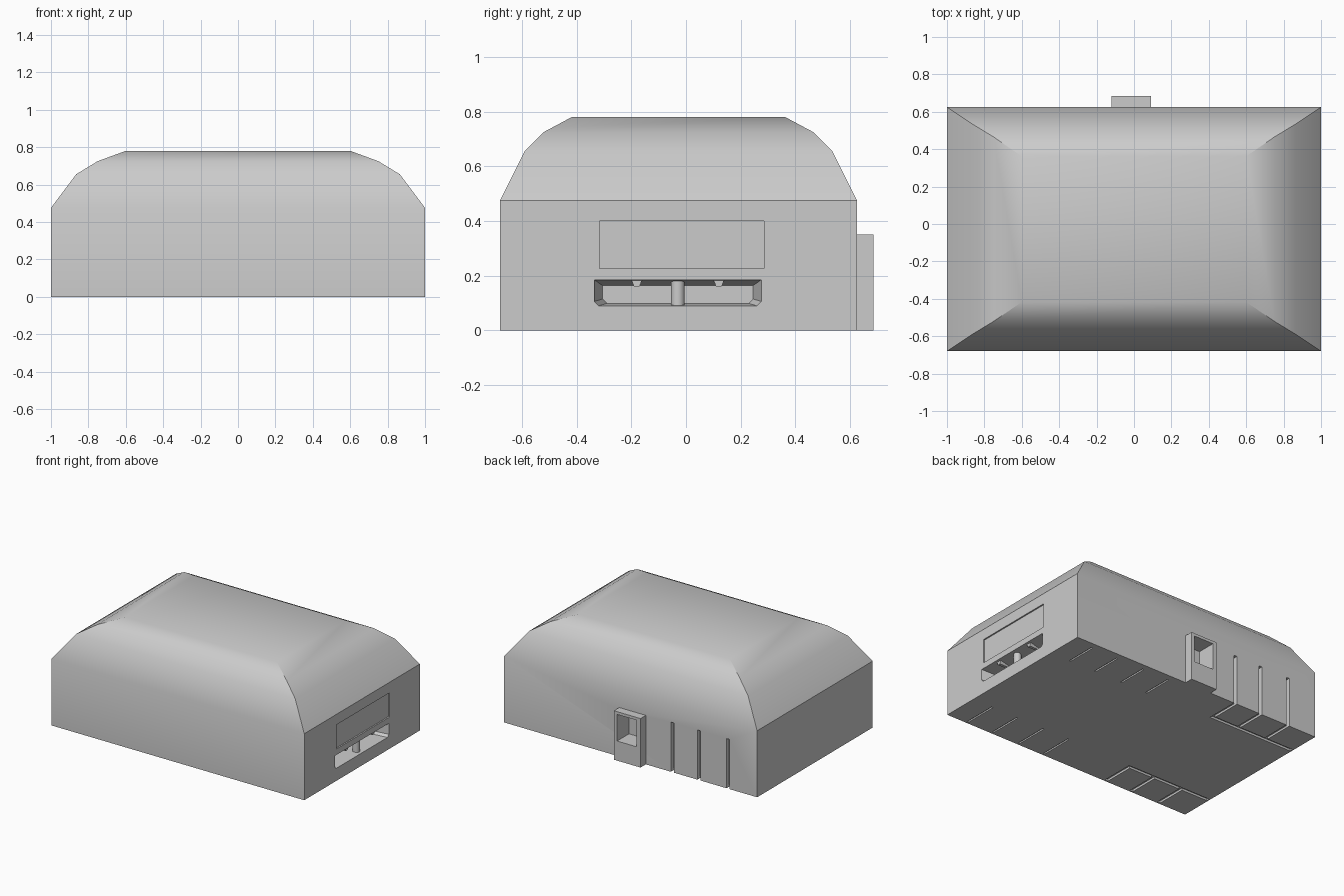
import bpy, bmesh
from mathutils import Matrix

if "Cube" in bpy.data.objects:
    bpy.data.objects.remove(bpy.data.objects["Cube"])


def finish(bm, name):
    bmesh.ops.recalc_face_normals(bm, faces=bm.faces)
    me = bpy.data.meshes.new(name)
    bm.to_mesh(me)
    bm.free()
    ob = bpy.data.objects.new(name, me)
    bpy.context.collection.objects.link(ob)
    return ob


def loft(name, rings):
    # skin matching closed rings of points and cap both ends
    bm = bmesh.new()
    vs = [[bm.verts.new(p) for p in r] for r in rings]
    n = len(vs[0])
    for a, b in zip(vs, vs[1:]):
        for i in range(n):
            j = (i + 1) % n
            bm.faces.new((a[i], a[j], b[j], b[i]))
    bm.faces.new(vs[0])
    bm.faces.new(vs[-1])
    return finish(bm, name)


def box(name, x0, x1, y0, y1, z0, z1):
    return loft(name, [[(x0, y0, z), (x1, y0, z), (x1, y1, z), (x0, y1, z)] for z in (z0, z1)])


def cut(target, cutter, keep=False):
    cutter.hide_render = True
    m = target.modifiers.new("cut", 'BOOLEAN')
    m.operation, m.solver, m.object = 'DIFFERENCE', 'EXACT', cutter
    bpy.context.view_layer.objects.active = target
    bpy.ops.object.modifier_apply(modifier=m.name)
    if not keep:
        bpy.data.objects.remove(cutter)


# main body: straight walls and faceted hipped roof (x inset, y inset, z)
F, B = -0.68, 0.625
profile = [(0, 0, 0), (0, 0, 0.475), (0.135, 0.09, 0.655), (0.25, 0.16, 0.725), (0.4, 0.263, 0.78)]
body = loft("body", [[(-1 + a, F + b, z), (1 - a, F + b, z), (1 - a, B - b, z), (-1 + a, B - b, z)]
                     for a, b, z in profile])

# grooves at the left end: up the back wall and under the floor
w = 0.012
for x in (-0.33, -0.54, -0.77):
    cut(body, box("groove", x - w, x + w, B - 0.03, B + 0.05, -0.05, 0.355))
    cut(body, box("groove", x - w, x + w, 0.395, B - 0.01, -0.05, 0.015))
    cut(body, box("groove", x - w, x + w, F + 0.01, -0.44, -0.05, 0.015))
for y in (0.395, -0.44):
    cut(body, box("groove", -0.99, -0.318, y - w, y + w, -0.05, 0.015))

# short floor grooves at the right end
for x in (0.84, 0.63, 0.41, 0.2):
    for y0, y1 in ((0.36, 0.58), (-0.665, -0.42)):
        cut(body, box("groove", x - 0.006, x + 0.006, y0, y1, -0.05, 0.01))

# shallow panel and tapered slot on the right wall
cut(body, box("panel_cut", 0.99, 1.1, -0.317, 0.285, 0.227, 0.40))


def slot_ring(x, i):
    y0, y1, z0, z1, c = -0.335 + i, 0.275 - i, 0.09 + i * 0.3, 0.185 - i * 0.7, 0.016
    return [(x, y0, z1), (x, y0, z0 + c), (x, y0 + c, z0), (x, y1 - c, z0), (x, y1, z0 + c), (x, y1, z1)]


cut(body, loft("slot_cut", [slot_ring(1.02, 0), slot_ring(1.0, 0), slot_ring(0.89, 0.03)]))

# back door frame with a recess behind it and a sill below
frame = box("door_frame", -0.12, 0.09, B, 0.685, 0, 0.35)
opening = box("opening_cut", -0.09, 0.065, 0.55, 0.72, 0.14, 0.33)
cut(frame, opening, keep=True)
cut(body, opening)

# slot dividers: round post in the middle, wedge ribs either side
bm = bmesh.new()
bmesh.ops.create_cone(bm, cap_ends=True, segments=16, radius1=0.025, radius2=0.025, depth=0.1,
                      matrix=Matrix.Translation((0.955, -0.03, 0.139)))
post = finish(bm, "slot_post")
for y in (-0.18, 0.12):
    loft("slot_rib", [[(x, y - 0.02, 0.186), (x, y + 0.02, 0.186), (x, y + 0.01, 0.16), (x, y - 0.01, 0.16)]
                      for x in (0.88, 0.985)])

# smooth the soft roof bends and the round post
for ob in (body, post):
    bpy.ops.object.select_all(action='DESELECT')
    ob.select_set(True)
    bpy.context.view_layer.objects.active = ob
    bpy.ops.object.shade_smooth_by_angle(angle=0.52)
